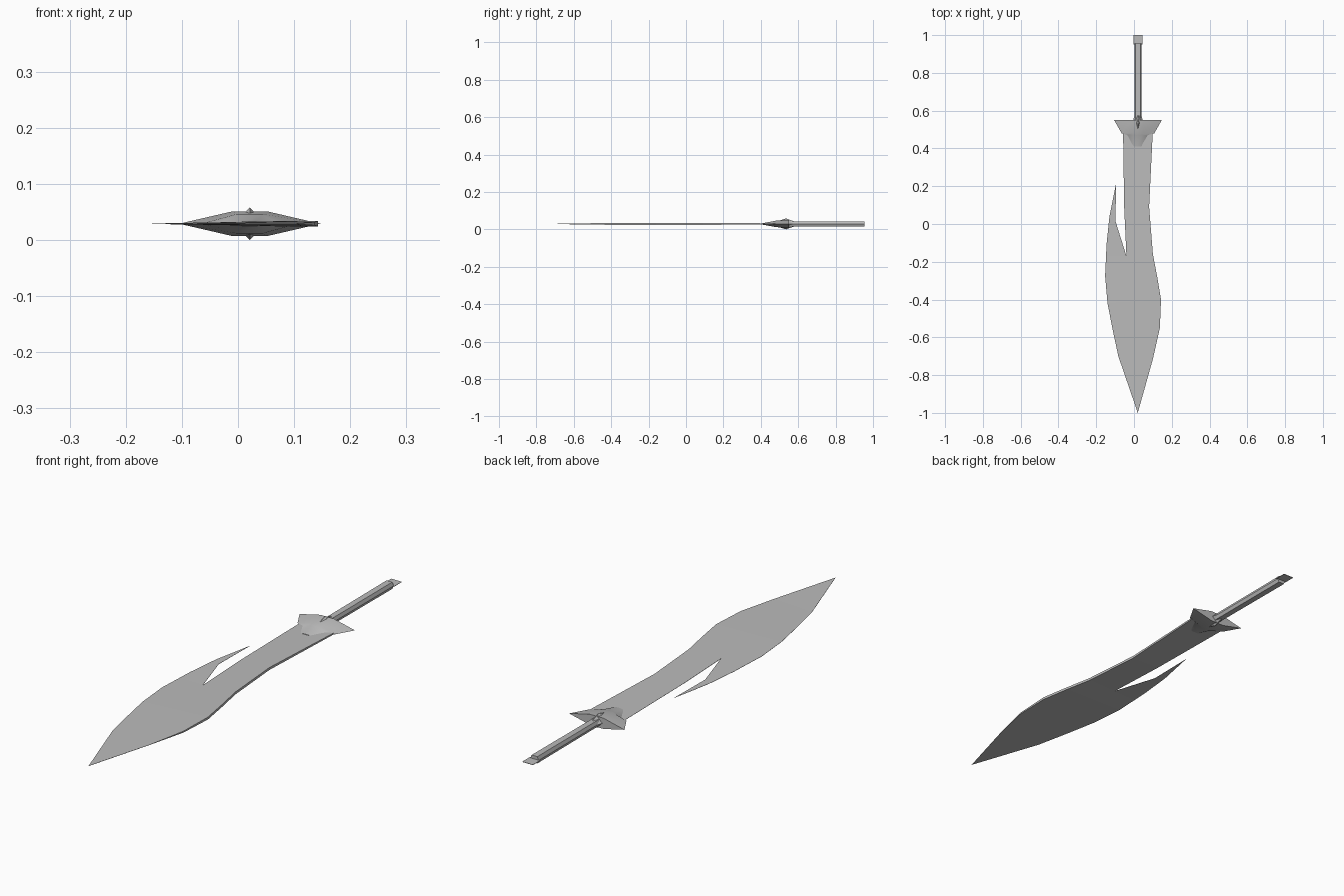
import bpy, bmesh, math

cube = bpy.data.objects.get("Cube")
if cube:
    bpy.data.objects.remove(cube, do_unlink=True)

CX, CZ = 0.021, 0.029     # long axis of the sword
THIN = 0.0004             # half thickness of a sharp edge

steel = bpy.data.materials.new("grey steel")
steel.use_nodes = True
steel.diffuse_color = (0.5, 0.5, 0.5, 1)
steel.node_tree.nodes["Principled BSDF"].inputs["Base Color"].default_value = (0.5, 0.5, 0.5, 1)


def finish(name, bm, smooth=False):
    """Turn a bmesh into a named, coloured object."""
    bmesh.ops.recalc_face_normals(bm, faces=bm.faces[:])
    mesh = bpy.data.meshes.new(name)
    bm.to_mesh(mesh)
    bm.free()
    mesh.materials.append(steel)
    obj = bpy.data.objects.new(name, mesh)
    bpy.context.collection.objects.link(obj)
    if smooth:
        bpy.ops.object.select_all(action='DESELECT')
        obj.select_set(True)
        bpy.context.view_layer.objects.active = obj
        bpy.ops.object.shade_smooth_by_angle(angle=math.radians(30))
    return obj


def loft(name, rings, smooth=False):
    """Skin a row of (y, [(x, z), ...]) cross-sections and cap both ends."""
    bm = bmesh.new()
    loops = [[bm.verts.new((CX + x, y, CZ + z)) for x, z in pts] for y, pts in rings]
    for a, b in zip(loops, loops[1:]):
        n = len(a)
        for i in range(n):
            j = (i + 1) % n
            bm.faces.new((a[i], a[j], b[j], b[i]))
    bm.faces.new(loops[0])
    bm.faces.new(loops[-1])
    return finish(name, bm, smooth)


def hexagon(w, flat, h):
    """Six-sided section: sharp at the sides, flat on top and bottom."""
    return [(-w, 0), (-flat, h), (flat, h), (w, 0), (flat, -h), (-flat, -h)]


def diamond(w, h):
    return [(-w, 0), (0, h), (w, 0), (0, -h)]


# Blade: x, y, half thickness; thick back on +x, sharp edge on -x
outline = [
    (-.058, .50, THIN), (.100, .50, .003),
    (-.052, .09, THIN), (.080, .09, .005),
    (-.040, -.17, THIN), (.100, -.16, .005),
    (-.153, -.275, THIN), (.122, -.275, .005),
    (-.140, -.42, THIN), (.143, -.40, .005),
    (-.115, -.55, THIN), (.137, -.55, .003),
    (-.083, -.70, THIN), (.100, -.715, THIN),
    (.020, -1.0, THIN),
    # hooked barb
    (-.148, -.17, THIN), (-.145, -.105, THIN), (-.130, .04, THIN),
    (-.095, .215, THIN), (-.098, .015, THIN),
]
panels = [(0, 2, 3, 1), (2, 4, 5, 3), (4, 15, 6, 7, 5), (6, 8, 9, 7), (8, 10, 11, 9),
          (10, 12, 13, 11), (12, 14, 13), (19, 16, 15, 4), (19, 18, 17, 16)]
bm = bmesh.new()
verts = [bm.verts.new((x, y, CZ - t)) for x, y, t in outline]
sheet = [bm.faces.new([verts[i] for i in p]) for p in panels]
top = bmesh.ops.extrude_face_region(bm, geom=sheet, use_keep_orig=True)
for v in top["geom"]:
    if isinstance(v, bmesh.types.BMVert):
        v.co.z = 2 * CZ - v.co.z
finish("blade", bm)

# Guard: winged wedge, tallest at the back and thinning onto the blade
loft("guard", [
    (.41, hexagon(.028, .012, .004)),
    (.47, hexagon(.058, .022, .015)),
    (.48, hexagon(.086, .024, .017)),
    (.55, hexagon(.126, .031, .022)),
], smooth=True)

# Collar where the grip meets the guard
loft("collar", [
    (.50, diamond(.018, .018)),
    (.535, diamond(.030, .029)),
    (.575, diamond(.018, .015)),
])

# Grip
loft("grip", [(.54, hexagon(.018, .012, .013)), (.955, hexagon(.019, .013, .014))])

# Pommel: flat plate past the end of the grip
loft("pommel_plate", [(y, [(-.024, -.0008), (-.024, .0008), (.024, .0008), (.024, -.0008)])
                      for y in (.95, 1.0)])
